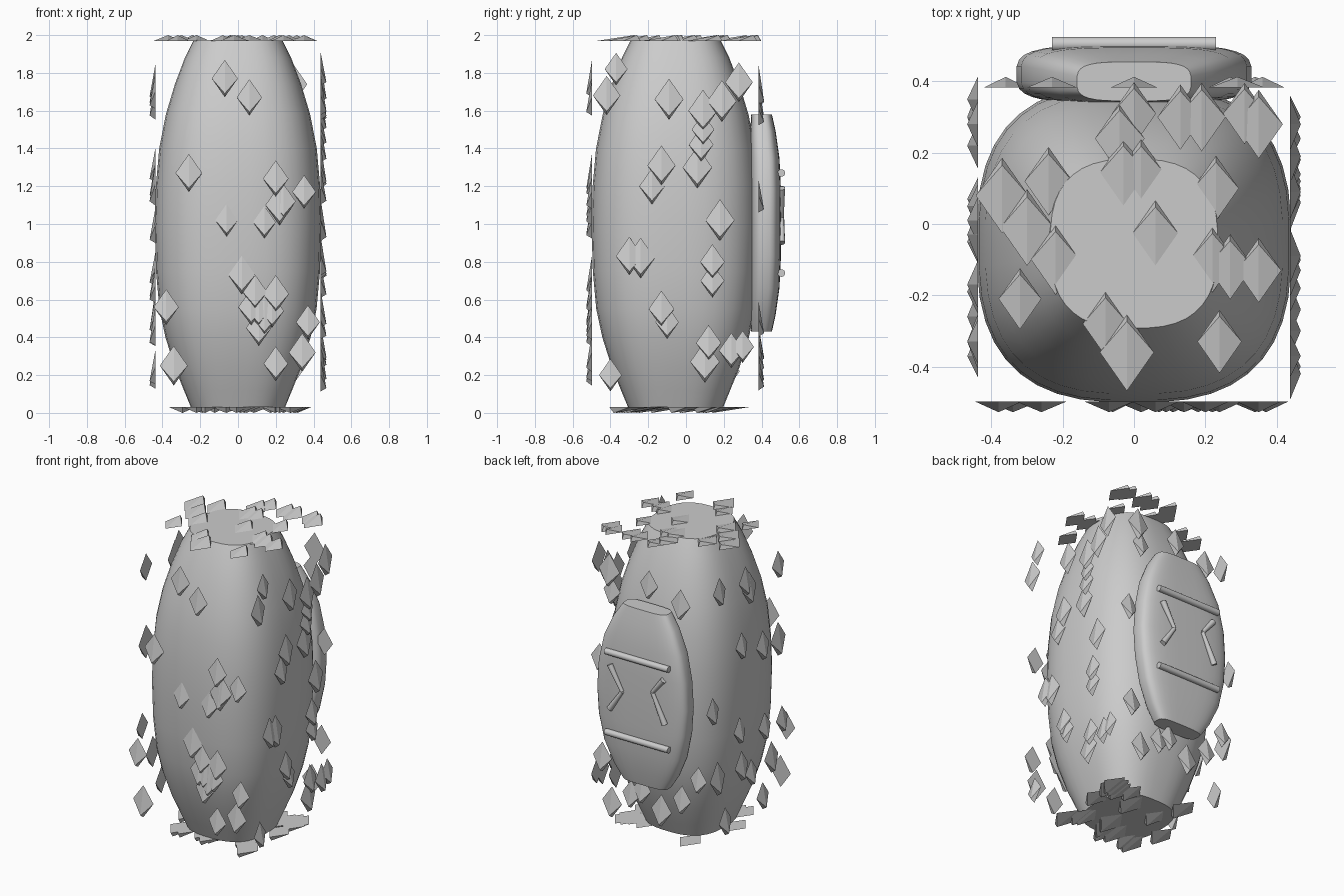
import bpy, bmesh, math, random
from mathutils import Vector

if "Cube" in bpy.data.objects:
    bpy.data.objects.remove(bpy.data.objects["Cube"])

random.seed(4)


def finish(name, bm, smooth=None):
    bmesh.ops.recalc_face_normals(bm, faces=bm.faces[:])
    mesh = bpy.data.meshes.new(name)
    bm.to_mesh(mesh)
    bm.free()
    ob = bpy.data.objects.new(name, mesh)
    bpy.context.collection.objects.link(ob)
    if smooth:
        bpy.ops.object.select_all(action='DESELECT')
        bpy.context.view_layer.objects.active = ob
        ob.select_set(True)
        bpy.ops.object.shade_smooth_by_angle(angle=math.radians(smooth))
    return ob


def loft(name, stations, power, sides):
    """Stack of superellipse rings: (z, half x, y min, y max)."""
    bm = bmesh.new()
    rings = []
    for z, hx, y0, y1 in stations:
        ring = []
        for i in range(sides):
            a = 2 * math.pi * (i + 0.5) / sides
            c, s = math.cos(a), math.sin(a)
            ring.append(bm.verts.new((
                hx * math.copysign(abs(c) ** (2 / power), c),
                (y0 + y1) / 2 + (y1 - y0) / 2 * math.copysign(abs(s) ** (2 / power), s), z)))
        rings.append(ring)
    for a, b in zip(rings, rings[1:]):
        for i in range(sides):
            j = (i + 1) % sides
            bm.faces.new((a[i], a[j], b[j], b[i]))
    bm.faces.new(rings[0])
    bm.faces.new(rings[-1])
    return finish(name, bm, 40)


# Barrel-shaped body
profile = [(0.03, 0.25), (0.12, 0.287), (0.24, 0.335), (0.4, 0.385), (0.55, 0.417),
           (0.75, 0.435), (1.0, 0.442), (1.2, 0.436), (1.4, 0.418), (1.58, 0.383),
           (1.74, 0.335), (1.88, 0.282), (1.975, 0.235)]
loft("body", [(z, w, -0.055 - w * 1.01, -0.055 + w * 1.01) for z, w in profile], 2.7, 40)

# Rounded plate on the back
plate = [(0.43, 0.16, 0.345, 0.455), (0.52, 0.22, 0.34, 0.475), (0.66, 0.282, 0.338, 0.495),
         (0.83, 0.318, 0.338, 0.503), (1.0, 0.33, 0.338, 0.503), (1.18, 0.318, 0.338, 0.503),
         (1.35, 0.282, 0.338, 0.495), (1.49, 0.22, 0.34, 0.475), (1.58, 0.16, 0.345, 0.455)]
loft("back_plate", plate, 3.6, 32)


def rod(bm, p, q, r0, r1):
    p, q = Vector(p), Vector(q)
    rot = (q - p).to_track_quat('Z', 'Y').to_matrix().to_4x4()
    rot.translation = (p + q) / 2
    bmesh.ops.create_cone(bm, cap_ends=True, segments=14, radius1=r0, radius2=r1,
                          depth=(q - p).length, matrix=rot)


# Horizontal bars
for label, z in (("upper", 1.27), ("lower", 0.74)):
    bm = bmesh.new()
    rod(bm, (-0.23, 0.505, z), (0.23, 0.505, z), 0.02, 0.02)
    finish(label + "_bar", bm, 40)

# Bent ribs between the bars
for label, pts in (("left", [(-0.19, 1.19), (-0.11, 1.09), (-0.2, 0.9)]),
                   ("right", [(0.2, 1.19), (0.11, 1.035), (0.2, 0.9)])):
    bm = bmesh.new()
    a, b, c = [(x, 0.506, z) for x, z in pts]
    rod(bm, a, b, 0.019, 0.012)
    rod(bm, b, c, 0.012, 0.019)
    finish(label + "_rib", bm, 40)


def scales(name, origin, u, v, n, points, lift):
    """Diamond wedges on a plane; the ridge rises towards lift * v."""
    o, u, v, n = Vector(origin), Vector(u), Vector(v), Vector(n)
    bm = bmesh.new()
    for a, b in points:
        k = random.uniform(0.85, 1.12)
        w, h = 0.07 * k, 0.1 * k

        def at(s, t, d):
            return bm.verts.new(o + u * (a + s * w) + v * (b + t * h) + n * d)
        base = [at(0, 1, 0), at(1, 0, 0), at(0, -1, 0), at(-1, 0, 0)]
        tip = at(0, lift * 0.8, 0.03)
        bm.faces.new(base)
        for i in range(4):
            bm.faces.new((base[i], base[(i + 1) % 4], tip))
    return finish(name, bm)


# Scales, one group for each side
front = [(-.07, 1.77), (.06, 1.67), (-.26, 1.27), (.2, 1.24), (.35, 1.17), (.24, 1.12),
         (.22, 1.1), (.14, 1.01), (-.06, 1.02), (.02, .73), (.09, .64), (.2, .63), (.07, .56),
         (.11, .55), (.14, .52), (.18, .54), (.11, .45), (.37, .48), (.34, .32), (.2, .26),
         (-.38, .56), (-.34, .25)]
right = [(-.37, 1.82), (-.42, 1.68), (-.09, 1.66), (.19, 1.65), (.28, 1.75), (.09, 1.6),
         (.09, 1.5), (.08, 1.42), (.06, 1.3), (-.13, 1.31), (-.18, 1.2), (.18, 1.02),
         (-.3, .83), (-.24, .82), (.14, .8), (.14, .7), (-.13, .55), (-.1, .48), (.12, .37),
         (.1, .27), (.24, .33), (.3, .35), (-.4, .2)]
left = [(-.33, 1.7), (-.03, 1.66), (.01, 1.72), (.28, 1.75), (.05, 1.31), (-.33, 1.21),
        (-.17, 1.23), (.35, .99), (.07, .76), (-.37, .67), (-.19, .69), (-.26, .46),
        (-.17, .24), (-.05, .44), (.05, .52), (.22, .22), (.3, .53)]
back = [(0, 1.72), (-.23, 1.65), (.29, 1.74), (.27, 1.61), (-.36, .53), (.05, .36),
        (-.09, .26), (.27, .22), (.13, .31), (-.24, .37), (.36, 1.15), (.34, .5)]
top = [(0, .31), (-.04, .24), (-.37, .08), (-.24, .12), (-.03, .13), (.02, .14), (.13, .3),
       (.19, .3), (.31, .31), (.35, .28), (.23, .1), (.06, -.04), (-.3, -.01), (-.22, -.1),
       (-.32, -.21), (.22, -.1), (.27, -.12), (.35, -.13), (-.08, -.28), (-.02, -.36),
       (.24, -.33)]
bottom = [(random.uniform(-.34, .36), random.uniform(-.35, .27)) for _ in range(20)]

X, Y, Z = (1, 0, 0), (0, 1, 0), (0, 0, 1)
scales("front_scales", (0, -0.498, 0), X, Z, (0, -1, 0), front, -1)
scales("back_scales", (0, 0.383, 0), X, Z, Y, back, -1)
scales("right_scales", (0.438, 0, 0), Y, Z, X, right, -1)
scales("left_scales", (-0.438, 0, 0), Y, Z, (-1, 0, 0), left, -1)
scales("top_scales", (0, 0, 1.97), X, Y, Z, top, 1)
scales("bottom_scales", (0, 0, 0.03), X, Y, (0, 0, -1), bottom, -1)
